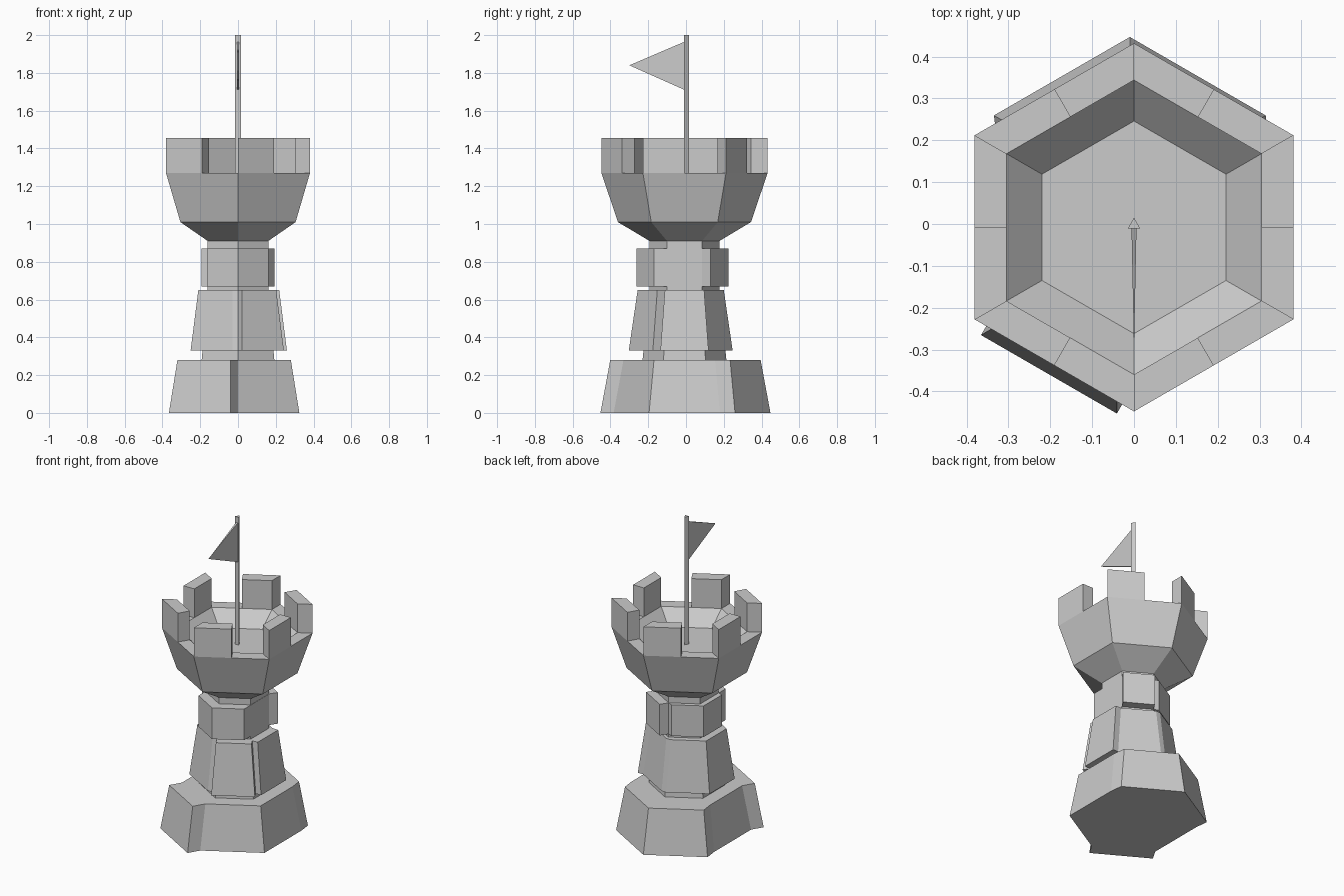
import bpy, bmesh
from math import cos, sin, pi

if "Cube" in bpy.data.objects:
    bpy.data.objects.remove(bpy.data.objects["Cube"])

CY = -0.008  # tower axis in y


def corner(r, i, s=(0, 0)):
    a = -pi / 6 + i * pi / 3
    return (r * cos(a) + s[0], r * sin(a) + CY + s[1])


def make(name, bm):
    bmesh.ops.recalc_face_normals(bm, faces=bm.faces)
    me = bpy.data.meshes.new(name)
    bm.to_mesh(me)
    bm.free()
    ob = bpy.data.objects.new(name, me)
    bpy.context.collection.objects.link(ob)
    return ob


def loft(name, rings):
    """Join rings of 3D points with quads and cap both ends."""
    bm = bmesh.new()
    vs = [[bm.verts.new(p) for p in ring] for ring in rings]
    n = len(vs[0])
    for a, b in zip(vs, vs[1:]):
        for i in range(n):
            j = (i + 1) % n
            bm.faces.new((a[i], a[j], b[j], b[i]))
    bm.faces.new(vs[0][::-1])
    bm.faces.new(vs[-1])
    return make(name, bm)


def hex_loft(name, profile):
    return loft(name, [[(*corner(r, i), z) for i in range(6)] for r, z in profile])


def footprint(r, shifts):
    """Hexagon whose faces may be pushed out as raised stone panels.
    Face 0 is +x, then counter-clockwise; equal neighbours move as one."""
    pts = []
    for i in range(6):
        s, prev = shifts.get(i, (0, 0)), shifts.get((i - 1) % 6, (0, 0))
        if s == prev:
            pts.append(corner(r, i, s))
        else:
            if prev != (0, 0):
                pts.append(corner(r, i, prev))
            pts.append(corner(r, i))
            if s != (0, 0):
                pts.append(corner(r, i, s))
    return pts


def section(name, r0, z0, r1, z1, shifts):
    return loft(name, [[(*p, z) for p in footprint(r, shifts)]
                       for r, z in ((r0, z0), (r1, z1))])


# Stone base with uneven raised panels
section("base", 0.375, 0, 0.323, 0.28,
        {1: (-0.01, 0.08), 2: (-0.01, 0.08), 4: (-0.041, -0.07)})

# Shaft core, seen in the gaps between stone courses
hex_loft("shaft_core", [(0.222, 0.28), (0.185, 0.65), (0.185, 0.91)])

# Flared lower course
left = (-0.03, 0)
section("lower_course", 0.255, 0.33, 0.208, 0.65,
        {0: (0.038, 0), 5: (0.022, -0.04), 2: left, 3: left, 4: left})

# Upright upper course
front, back_left = (0, -0.068), (-0.03, 0.01)
section("upper_course", 0.187, 0.67, 0.187, 0.87,
        {4: front, 5: front, 1: (0.03, 0.045), 2: back_left, 3: back_left})

# Hollow crown
hex_loft("crown", [(0.185, 0.91), (0.352, 1.01), (0.44, 1.27),
                   (0.352, 1.27), (0.254, 1.18)])

# Battlements: half of each crown side, from corner to middle
for i in range(6):
    o, o2 = corner(0.44, i), corner(0.44, i + 1)
    n, n2 = corner(0.352, i), corner(0.352, i + 1)
    om = tuple((a + b) / 2 for a, b in zip(o, o2))
    nm = tuple((a + b) / 2 for a, b in zip(n, n2))
    loft(f"battlement_{i + 1}", [[(*p, z) for p in (o, om, nm, n)]
                                 for z in (1.27, 1.455)])

# Three-sided flagpole
tri = [(0, 0.015), (-0.015, -0.011), (0.015, -0.011)]
loft("flagpole", [[(*p, z) for p in tri] for z in (1.18, 2.0)])

# Pennant, thinning to its tip
bm = bmesh.new()
a, b, c, d = [bm.verts.new((x, -0.008, z)) for x, z in
              ((-0.006, 1.71), (0.006, 1.71), (0.006, 1.965), (-0.006, 1.965))]
tip = bm.verts.new((0, -0.30, 1.84))
bm.faces.new((a, b, c, d))
for p, q in ((a, b), (b, c), (c, d), (d, a)):
    bm.faces.new((p, q, tip))
make("pennant", bm)
